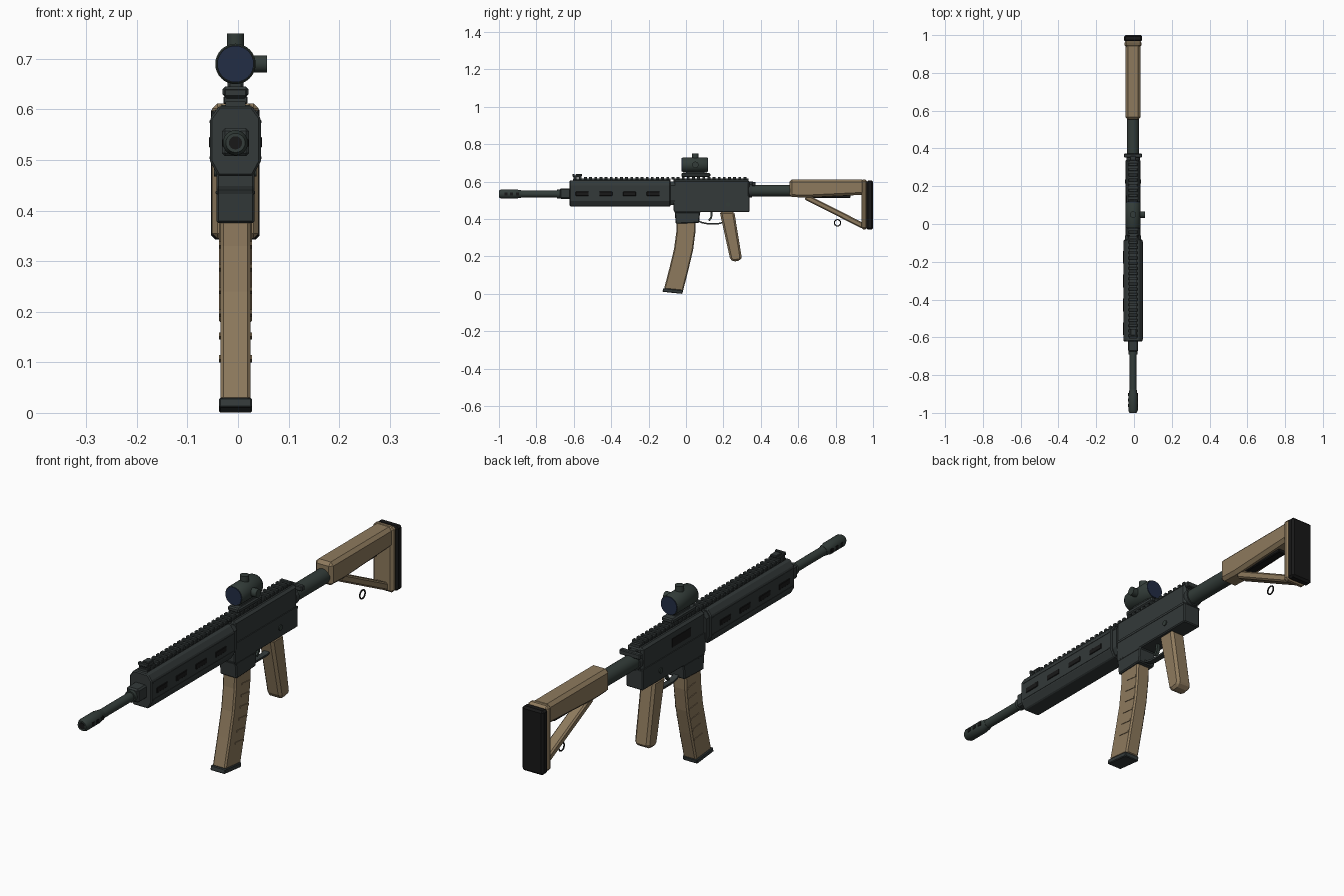
import bpy, bmesh, math
from mathutils import Matrix, Vector

if "Cube" in bpy.data.objects:
    bpy.data.objects.remove(bpy.data.objects["Cube"])

CX = -0.005   # centre plane of the body
BORE = 0.534  # height of the barrel axis


def material(name, rgb):
    m = bpy.data.materials.new(name)
    m.use_nodes = True
    m.diffuse_color = (*rgb, 1)
    m.node_tree.nodes["Principled BSDF"].inputs["Base Color"].default_value = (*rgb, 1)
    return m


GUNMETAL = material("gunmetal", (0.033, 0.041, 0.041))
STEEL = material("green grey steel", (0.033, 0.046, 0.041))
TAN = material("tan polymer", (0.27, 0.195, 0.11))
BLACK = material("black rubber", (0.009, 0.009, 0.009))
LENS = material("dark blue glass", (0.016, 0.026, 0.06))


def finish(name, bm, mat, bevel=0.0):
    bmesh.ops.recalc_face_normals(bm, faces=bm.faces)
    mesh = bpy.data.meshes.new(name)
    bm.to_mesh(mesh)
    bm.free()
    mesh.materials.append(mat)
    ob = bpy.data.objects.new(name, mesh)
    ob.location.x = CX
    bpy.context.collection.objects.link(ob)
    if bevel:
        mod = ob.modifiers.new("chamfer", "BEVEL")
        mod.width, mod.segments, mod.limit_method = bevel, 1, "ANGLE"
        mod.angle_limit = math.radians(35)
    return ob


def prism(name, points, a, b, mat, axis="X", bevel=0.0):
    """Extrude a (y, z) outline along X, or an (x, z) outline along Y."""
    bm = bmesh.new()
    place = (lambda t, p: (t, p[0], p[1])) if axis == "X" else (lambda t, p: (p[0], t, p[1]))
    lo = [bm.verts.new(place(a, p)) for p in points]
    hi = [bm.verts.new(place(b, p)) for p in points]
    bm.faces.new(lo)
    bm.faces.new(hi)
    n = len(points)
    for i in range(n):
        j = (i + 1) % n
        bm.faces.new((lo[i], lo[j], hi[j], hi[i]))
    return finish(name, bm, mat, bevel)


def boxes(name, items, mat, bevel=0.0):
    """Boxes given as (half width, y0, y1, z0, z1)."""
    bm = bmesh.new()
    for w, y0, y1, z0, z1 in items:
        m = Matrix.Translation((0, (y0 + y1) / 2, (z0 + z1) / 2))
        bmesh.ops.create_cube(bm, size=1, matrix=m @ Matrix.Diagonal((2 * w, y1 - y0, z1 - z0, 1)))
    return finish(name, bm, mat, bevel)


def lathe(name, profile, origin, direction, mat, sides=24):
    """Revolve (distance, radius) pairs around a direction, with sharp flat ends."""
    bm = bmesh.new()
    turn = Vector((0, 0, 1)).rotation_difference(Vector(direction)).to_matrix()
    rings = []
    for d, r in profile:
        ring = []
        for k in range(sides):
            t = 2 * math.pi * k / sides
            ring.append(bm.verts.new(Vector(origin) + turn @ Vector((r * math.cos(t), r * math.sin(t), d))))
        rings.append(ring)
    for p, q in zip(rings, rings[1:]):
        for k in range(sides):
            j = (k + 1) % sides
            bm.faces.new((p[k], p[j], q[j], q[k])).smooth = True
    bm.faces.new(rings[0])
    bm.faces.new(rings[-1])
    for e in bm.edges:
        if len(e.link_faces) == 2 and e.calc_face_angle(0) > 0.6:
            e.smooth = False
    return finish(name, bm, mat)


def bar(name, path, w, t, mat, bevel=0.0):
    """Flat strip of thickness t following a (y, z) path."""
    pts = [Vector(p) for p in path]
    sides = [[], []]
    for i, p in enumerate(pts):
        d = (pts[min(i + 1, len(pts) - 1)] - pts[max(i - 1, 0)]).normalized()
        n = Vector((-d.y, d.x)) * t / 2
        sides[0].append(p + n)
        sides[1].append(p - n)
    return prism(name, sides[0] + sides[1][::-1], -w, w, mat, bevel=bevel)


FWD, BACK, UP, SIDE = (0, -1, 0), (0, 1, 0), (0, 0, 1), (1, 0, 0)

# Barrel, gas block and muzzle brake
lathe("barrel", [(0, 0.018), (0.32, 0.018)], (0, -0.9, BORE), BACK, STEEL)
lathe("muzzle_brake", [(0, 0.019), (0.012, 0.025), (0.095, 0.025), (0.105, 0.022), (0.125, 0.019)],
      (0, -1.0, BORE), BACK, STEEL)
lathe("bore", [(0, 0.013), (0.004, 0.013)], (0, -1.001, BORE), BACK, BLACK)
slots = [(y - 0.008, y + 0.008) for y in (-0.962, -0.932, -0.902)]
boxes("brake_ports", [(0.0255, a, b, BORE - 0.007, BORE + 0.007) for a, b in slots], BLACK)
boxes("gas_block", [(0.027, -0.675, -0.61, BORE - 0.026, BORE + 0.029)], GUNMETAL, 0.006)
lathe("gas_block_collar", [(0, 0.023), (0.02, 0.023)], (0, -0.69, BORE), BACK, STEEL)

# Octagonal handguard with side slots
half = [(0.032, 0.607), (0.05, 0.583), (0.05, 0.497), (0.034, 0.468)]
octagon = half + [(-x, z) for x, z in half[::-1]]
prism("handguard", octagon, -0.622, -0.083, GUNMETAL, "Y", 0.004)
inner = [(x * 0.86, BORE + (z - BORE) * 0.9) for x, z in octagon]
prism("handguard_collar", inner, -0.09, -0.06, GUNMETAL, "Y")
centres = [-0.555 + 0.1265 * i for i in range(4)]
boxes("handguard_slots", [(0.0525, y - 0.035, y + 0.035, 0.524, 0.546) for y in centres], BLACK, 0.002)
boxes("handguard_side_ridges", [(0.0515, -0.612, -0.093, z, z + 0.005) for z in (0.502, 0.573)], GUNMETAL)

# Top rail with teeth
boxes("rail_base", [(0.02, -0.605, -0.083, 0.6, 0.616), (0.02, -0.067, 0.335, 0.6, 0.616)], GUNMETAL)
teeth = [-0.6 + 0.0275 * i for i in range(34)]
boxes("rail_teeth", [(0.024, y, y + 0.015, 0.611, 0.626) for y in teeth], GUNMETAL, 0.002)

# Folded front sight
boxes("front_sight", [(0.02, -0.605, -0.56, 0.622, 0.632), (0.014, -0.59, -0.555, 0.63, 0.64),
                      (0.022, -0.607, -0.595, 0.626, 0.64)], GUNMETAL, 0.002)

# Receiver
boxes("upper_receiver", [(0.036, -0.067, 0.34, 0.51, 0.609)], GUNMETAL, 0.009)
prism("lower_receiver", [(-0.067, 0.52), (0.34, 0.52), (0.34, 0.437), (0.075, 0.437), (0.07, 0.38),
                         (-0.055, 0.375), (-0.06, 0.437), (-0.067, 0.445)], -0.038, 0.038, GUNMETAL, bevel=0.004)
boxes("receiver_seam", [(0.0395, -0.064, 0.337, 0.514, 0.523)], GUNMETAL)
boxes("magwell_lip", [(0.039, -0.06, 0.073, 0.432, 0.44)], GUNMETAL, 0.002)
lathe("receiver_pin", [(0, 0.011), (0.084, 0.011)], (-0.042, 0.225, 0.478), SIDE, STEEL, 12)
port = boxes("ejection_port", [(0.003, 0.03, 0.15, 0.542, 0.577)], BLACK)
port.location.x = CX - 0.035
boxes("charging_handle", [(0.047, 0.352, 0.372, 0.577, 0.598), (0.016, 0.33, 0.36, 0.575, 0.6)], GUNMETAL, 0.003)

# Trigger and guard
bar("trigger_guard", [(0.065, 0.39), (0.085, 0.381), (0.11, 0.376), (0.175, 0.376), (0.2, 0.382)],
    0.012, 0.008, GUNMETAL)
bar("trigger", [(0.135, 0.44), (0.137, 0.42), (0.133, 0.405), (0.122, 0.392)], 0.007, 0.01, STEEL)

# Pistol grip
prism("pistol_grip", [(0.18, 0.44), (0.258, 0.44), (0.298, 0.195), (0.29, 0.178), (0.252, 0.172), (0.236, 0.185)],
      -0.033, 0.033, TAN, bevel=0.01)

# Curved magazine
front = [(-0.05, 0.4), (-0.052, 0.33), (-0.064, 0.24), (-0.088, 0.14), (-0.118, 0.025)]
rear = [(y + 0.102, z - 0.01 * i / 4) for i, (y, z) in enumerate(front)]
prism("magazine", front + rear[::-1], -0.03, 0.03, TAN, bevel=0.006)
prism("magazine_base", [(-0.122, 0.03), (-0.016, 0.019), (-0.019, 0.0), (-0.126, 0.011)],
      -0.033, 0.033, GUNMETAL, bevel=0.003)


def front_y(z):
    for (y0, z0), (y1, z1) in zip(front, front[1:]):
        if z1 <= z <= z0:
            return y0 + (y1 - y0) * (z0 - z) / (z0 - z1)


for i in range(6):
    z = 0.335 - 0.045 * i
    y = front_y(z)
    bar(f"magazine_rib_{i + 1}", [(y + 0.04, z), (y + 0.094, z - 0.006)], 0.0325, 0.008, TAN)

# Buffer tube
lathe("buffer_tube", [(0, 0.031), (0.25, 0.031)], (0, 0.335, 0.552), BACK, STEEL)
lathe("tube_nut", [(0, 0.036), (0.018, 0.036)], (0, 0.335, 0.552), BACK, GUNMETAL, 16)

# Stock with open triangle, butt pad and sling ring
prism("stock_body", [(0.553, 0.612), (0.955, 0.612), (0.955, 0.53), (0.64, 0.515), (0.553, 0.518)],
      -0.04, 0.04, TAN, bevel=0.013)
boxes("stock_back_plate", [(0.046, 0.937, 0.968, 0.345, 0.612)], TAN, 0.01)
bar("stock_strut", [(0.64, 0.518), (0.95, 0.362)], 0.024, 0.03, TAN, 0.006)
boxes("stock_latch", [(0.018, 0.64, 0.88, 0.513, 0.53)], BLACK, 0.003)
boxes("butt_pad", [(0.048, 0.965, 1.0, 0.343, 0.606)], BLACK, 0.008)
bpy.ops.mesh.primitive_torus_add(location=(CX, 0.81, 0.38), rotation=(0, math.pi / 2, 0), major_radius=0.017,
                                 minor_radius=0.003, major_segments=24, minor_segments=8)
ring = bpy.context.object
ring.name = "sling_ring"
ring.data.materials.append(BLACK)
bpy.ops.object.shade_smooth()

# Optic on its mount
boxes("optic_mount", [(0.026, -0.025, 0.13, 0.625, 0.645), (0.016, 0.0, 0.1, 0.64, 0.665)], GUNMETAL, 0.005)
lathe("optic_tube", [(0, 0.037), (0.004, 0.04), (0.131, 0.04), (0.135, 0.037)], (0, -0.02, 0.69), BACK, STEEL, 32)
lathe("front_lens", [(0, 0.036), (0.003, 0.036)], (0, -0.02, 0.69), FWD, LENS, 32)
lathe("rear_lens", [(0, 0.036), (0.003, 0.036)], (0, 0.115, 0.69), BACK, LENS, 32)
lathe("top_turret", [(0, 0.017), (0.06, 0.017)], (0, 0.05, 0.69), UP, STEEL)
lathe("side_turret", [(0, 0.017), (0.062, 0.017)], (0, 0.05, 0.69), SIDE, STEEL)
